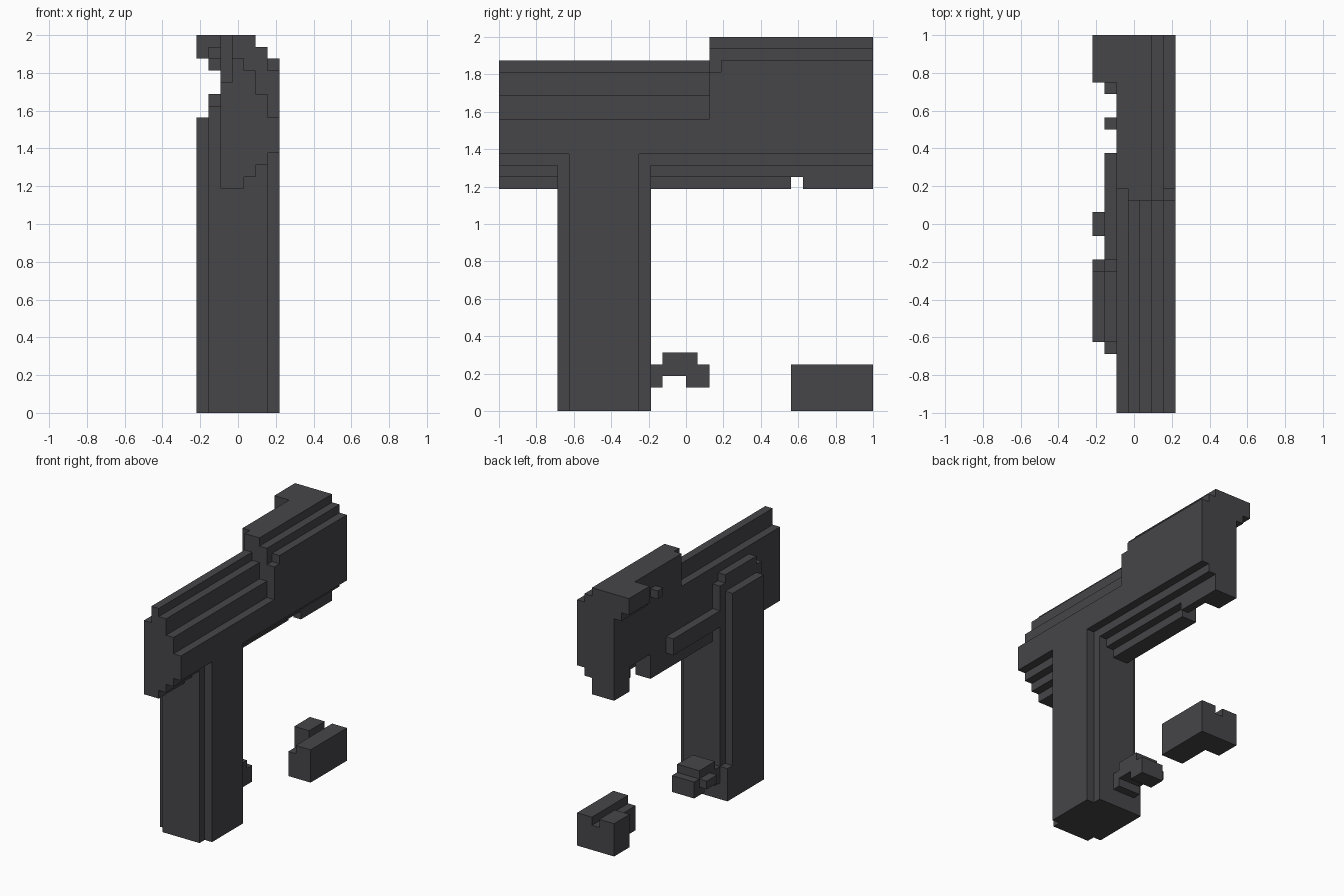
import bpy
import bmesh
from itertools import product
from mathutils import Vector

default_cube = bpy.data.objects.get("Cube")
if default_cube:
    bpy.data.objects.remove(default_cube, do_unlink=True)

UNIT = 1 / 16                      # edge of one building block
LENGTH, WIDTH = 32, 7              # overall size in blocks
ORIGIN = Vector((-WIDTH / 2, -LENGTH / 2, 0))

charcoal = bpy.data.materials.new("charcoal")
charcoal.use_nodes = True
charcoal.diffuse_color = (0.061, 0.061, 0.067, 1)
charcoal.node_tree.nodes["Principled BSDF"].inputs["Base Color"].default_value = charcoal.diffuse_color


def box(x, y, z):
    """Block cells filling three half-open ranges."""
    return set(product(range(*x), range(*y), range(*z)))


def steps(y, bottoms, tops):
    """Stepped bar along y: one column per bottom/top pair, from the flat left face outward."""
    cells = set()
    for column, (low, high) in enumerate(zip(bottoms, tops), start=2):
        cells |= box((column, column + 1), y, (low, high))
    return cells


parts = {}
underside = (19, 19, 20, 21, 22)

# Long stepped front body
parts["front_body"] = steps((0, 18), underside, (28, 30, 29, 27, 25))

# Taller rear body, with a narrower first slice and a pocket below
rear = steps((18, 19), underside, (28, 32, 32, 31, 29))
rear |= steps((19, LENGTH), underside, (32, 32, 32, 31, 30))
rear -= box((2, 4), (25, 29), (19, 22))
rear |= box((4, 5), (26, LENGTH), (19, 20))
parts["rear_body"] = rear

# Overhanging rear cap and its small catches
parts["rear_cap"] = box((0, 2), (28, LENGTH), (30, 32)) | box((1, 2), (28, LENGTH), (29, 30))
parts["cap_catch"] = box((1, 2), (27, 28), (29, 31))
parts["side_knob"] = box((1, 2), (24, 25), (29, 30))

# Upright post with chamfered corners and a raised side panel
parts["post"] = box((2, 6), (5, 13), (0, 22)) | box((6, 7), (6, 12), (0, 22))
parts["post_panel"] = (box((1, 2), (5, 13), (0, 26)) | box((1, 2), (6, 12), (26, 27))
                       | box((0, 1), (6, 12), (0, 25)))
parts["post_heel"] = box((0, 1), (12, 13), (0, 4))
parts["side_rail"] = box((1, 2), (13, 22), (21, 23))

# Small bracket behind the foot of the post
bracket = box((1, 4), (13, 18), (2, 4)) | box((1, 4), (14, 17), (4, 5))
parts["foot_bracket"] = bracket - box((1, 4), (14, 16), (2, 3))
parts["bracket_knob"] = box((0, 1), (15, 17), (3, 4))

# Separate grooved block below the rear
parts["loose_block"] = box((5, 7), (25, LENGTH), (0, 4)) | box((2, 4), (29, LENGTH), (0, 4))
parts["loose_block_groove"] = box((4, 5), (25, LENGTH), (0, 3))

filled = set().union(*parts.values())


def build(name, cells):
    """Make the outer skin of a part, leaving out faces hidden by its neighbours."""
    bm = bmesh.new()
    corners = {}

    def corner(point):
        key = tuple(point)
        if key not in corners:
            corners[key] = bm.verts.new((Vector(point) + ORIGIN) * UNIT)
        return corners[key]

    for cell in sorted(cells):
        for axis, side in product(range(3), (0, 1)):
            neighbour = list(cell)
            neighbour[axis] += 2 * side - 1
            if tuple(neighbour) in filled:
                continue
            u, v = (axis + 1) % 3, (axis + 2) % 3
            ring = []
            for du, dv in ((0, 0), (1, 0), (1, 1), (0, 1)):
                point = list(cell)
                point[axis] += side
                point[u] += du
                point[v] += dv
                ring.append(corner(point))
            bm.faces.new(ring if side else ring[::-1])

    # Merge the flat areas into large faces
    bmesh.ops.dissolve_limit(bm, angle_limit=0.01, verts=bm.verts[:], edges=bm.edges[:])
    mesh = bpy.data.meshes.new(name)
    bm.to_mesh(mesh)
    bm.free()
    mesh.materials.append(charcoal)
    bpy.context.collection.objects.link(bpy.data.objects.new(name, mesh))


used = set()
for part_name, part_cells in parts.items():
    build(part_name, part_cells - used)
    used |= part_cells
